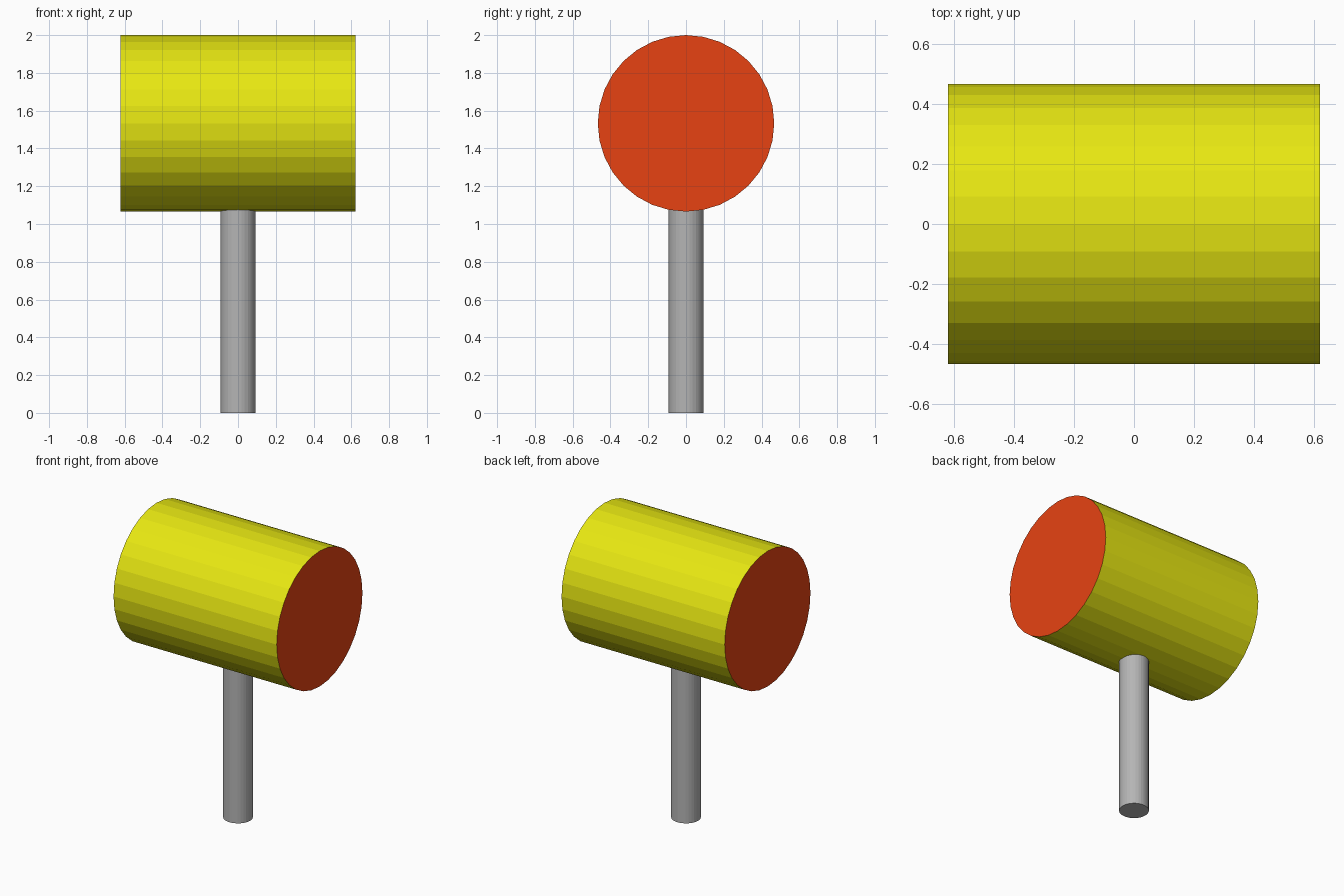
import bpy, math

if "Cube" in bpy.data.objects:
    bpy.data.objects.remove(bpy.data.objects["Cube"])

def material(name, rgb):
    m = bpy.data.materials.new(name)
    m.diffuse_color = (*rgb, 1)
    m.use_nodes = True
    m.node_tree.nodes["Principled BSDF"].inputs["Base Color"].default_value = m.diffuse_color
    return m

yellow = material("yellow", (0.8, 0.8, 0.006))
red = material("orange red", (0.8, 0.055, 0.006))
grey = material("grey", (0.46, 0.46, 0.46))

def cylinder(name, radius, depth, z, rotation, mats):
    bpy.ops.mesh.primitive_cylinder_add(vertices=32, radius=radius, depth=depth,
                                        location=(0, 0, z), rotation=rotation)
    ob = bpy.context.object
    ob.name = name
    for m in mats:
        ob.data.materials.append(m)
    return ob

# Handle, running up into the head
cylinder("handle", 0.093, 1.2, 0.6, (0, 0, 0), [grey])

# Head lying along x, with red striking faces
head = cylinder("mallet_head", 0.467, 1.244, 1.533, (0, math.pi / 2, 0), [yellow, red])
for p in head.data.polygons:
    p.material_index = 1 if abs(p.normal.z) > 0.9 else 0
